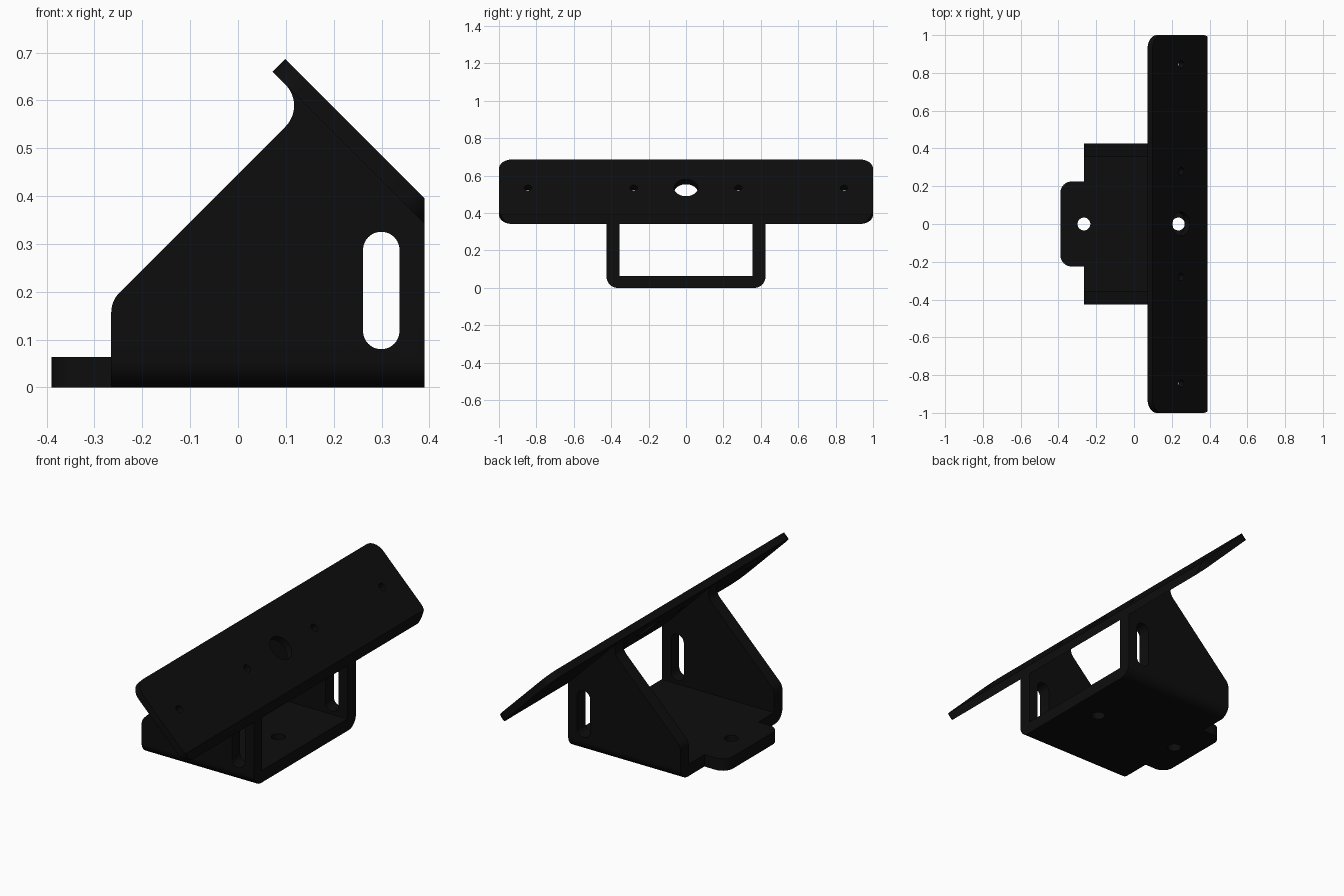
import bpy, bmesh, math
from mathutils import Vector, Matrix

if "Cube" in bpy.data.objects:
    bpy.data.objects.remove(bpy.data.objects["Cube"])

black = bpy.data.materials.new("matte_black")
black.diffuse_color = (0.004, 0.004, 0.004, 1)
black.use_nodes = True
black.node_tree.nodes["Principled BSDF"].inputs["Base Color"].default_value = black.diffuse_color


def rounded(points, seg=12):
    """Fillet each (a, b, radius) corner of a closed polygon."""
    out, n = [], len(points)
    for i, (a, b, r) in enumerate(points):
        p = Vector((a, b))
        if r == 0:
            out.append(p)
            continue
        u = (Vector(points[i - 1][:2]) - p).normalized()
        v = (Vector(points[(i + 1) % n][:2]) - p).normalized()
        half = u.angle(v) / 2
        c = p + (u + v).normalized() * r / math.sin(half)
        s = p + u * r / math.tan(half) - c
        e = p + v * r / math.tan(half) - c
        sweep = math.atan2(s.x * e.y - s.y * e.x, s.dot(e))
        for k in range(seg + 1):
            t = sweep * k / seg
            out.append(c + Vector((s.x * math.cos(t) - s.y * math.sin(t),
                                   s.x * math.sin(t) + s.y * math.cos(t))))
    return out


def prism(name, outline, place, lo, hi):
    """Extrude an outline from lo to hi; place maps (a, b, depth) to xyz."""
    bm = bmesh.new()
    rings = [[bm.verts.new(place(p[0], p[1], d)) for p in outline] for d in (lo, hi)]
    bm.faces.new(rings[0])
    bm.faces.new(rings[1][::-1])
    n = len(outline)
    for i in range(n):
        j = (i + 1) % n
        bm.faces.new((rings[0][i], rings[1][i], rings[1][j], rings[0][j]))
    bmesh.ops.recalc_face_normals(bm, faces=bm.faces)
    me = bpy.data.meshes.new(name)
    bm.to_mesh(me)
    bm.free()
    ob = bpy.data.objects.new(name, me)
    bpy.context.collection.objects.link(ob)
    return ob


def boolean(target, tool, op):
    m = target.modifiers.new(op, 'BOOLEAN')
    m.operation, m.object, m.solver = op, tool, 'EXACT'
    bpy.context.view_layer.objects.active = target
    bpy.ops.object.modifier_apply(modifier=m.name)
    bpy.data.objects.remove(tool, do_unlink=True)


def circle(a, b, r, n=40):
    return [(a + r * math.cos(2 * math.pi * k / n), b + r * math.sin(2 * math.pi * k / n))
            for k in range(n)]


S = math.sqrt(0.5)
along_x = lambda a, b, d: (d, a, b)
along_y = lambda a, b, d: (a, d, b)
along_z = lambda a, b, d: (a, b, d)
# sloped plate: a runs down the slope, b along y, depth inwards from the outer face
on_slope = lambda a, b, d: (0.0985 + (a - d) * S, b, 0.6865 - (a + d) * S)

# U-shaped channel trimmed to the side silhouette
bracket = prism("bracket_base", rounded([
    (-0.425, 0, 0.06), (0.425, 0, 0.06), (0.425, 0.8, 0), (0.355, 0.8, 0),
    (0.355, 0.063, 0), (-0.355, 0.063, 0), (-0.355, 0.8, 0), (-0.425, 0.8, 0)]),
    along_x, -0.5, 0.5)
side = prism("side_silhouette", rounded([
    (-0.265, -0.1, 0), (0.39, -0.1, 0), (0.39, 0.36, 0), (0.108, 0.642, 0),
    (0.099, 0.633, 0), (0.143, 0.589, 0.062), (-0.265, 0.181, 0.06)]), along_y, -0.6, 0.6)
boolean(bracket, side, 'INTERSECT')

# Front tongue
tongue = prism("tongue", rounded([
    (-0.39, -0.225, 0.06), (-0.2, -0.225, 0), (-0.2, 0.225, 0), (-0.39, 0.225, 0.06)]),
    along_z, 0, 0.063)
boolean(bracket, tongue, 'UNION')

# Side slots and floor screw holes
r = 0.0375
slot = prism("slot_cutter", rounded([
    (0.2615, 0.08, r - 1e-4), (0.3375, 0.08, r - 1e-4),
    (0.3375, 0.325, r - 1e-4), (0.2615, 0.325, r - 1e-4)]), along_y, -0.6, 0.6)
boolean(bracket, slot, 'DIFFERENCE')
for x in (-0.265, 0.235):
    boolean(bracket, prism("hole_cutter", circle(x, 0, 0.034), along_z, -0.1, 0.2), 'DIFFERENCE')

# Sloped mounting plate, trimmed flush with the vertical back of the base
plate = prism("sloped_plate", rounded([
    (0, -1, 0.07), (0.45, -1, 0.07), (0.45, 1, 0.07), (0, 1, 0.07)]), on_slope, 0, 0.0375)
trim = prism("trim_cutter", [(0.39, 0), (0.8, 0), (0.8, 1), (0.39, 1)], along_y, -1.2, 1.2)
boolean(plate, trim, 'DIFFERENCE')
boolean(bracket, plate, 'UNION')

# Centre opening and four small screw holes in the plate
for y, rad in ((0, 0.064), (-0.845, 0.02), (-0.28, 0.02), (0.28, 0.02), (0.845, 0.02)):
    boolean(bracket, prism("hole_cutter", circle(0.214, y, rad), on_slope, -0.05, 0.06),
            'DIFFERENCE')

bracket.name = "angled_bracket"
bracket.data.materials.clear()
bracket.data.materials.append(black)
bpy.ops.object.select_all(action='DESELECT')
bracket.select_set(True)
bpy.context.view_layer.objects.active = bracket
bpy.ops.object.shade_smooth_by_angle(angle=math.radians(30))
